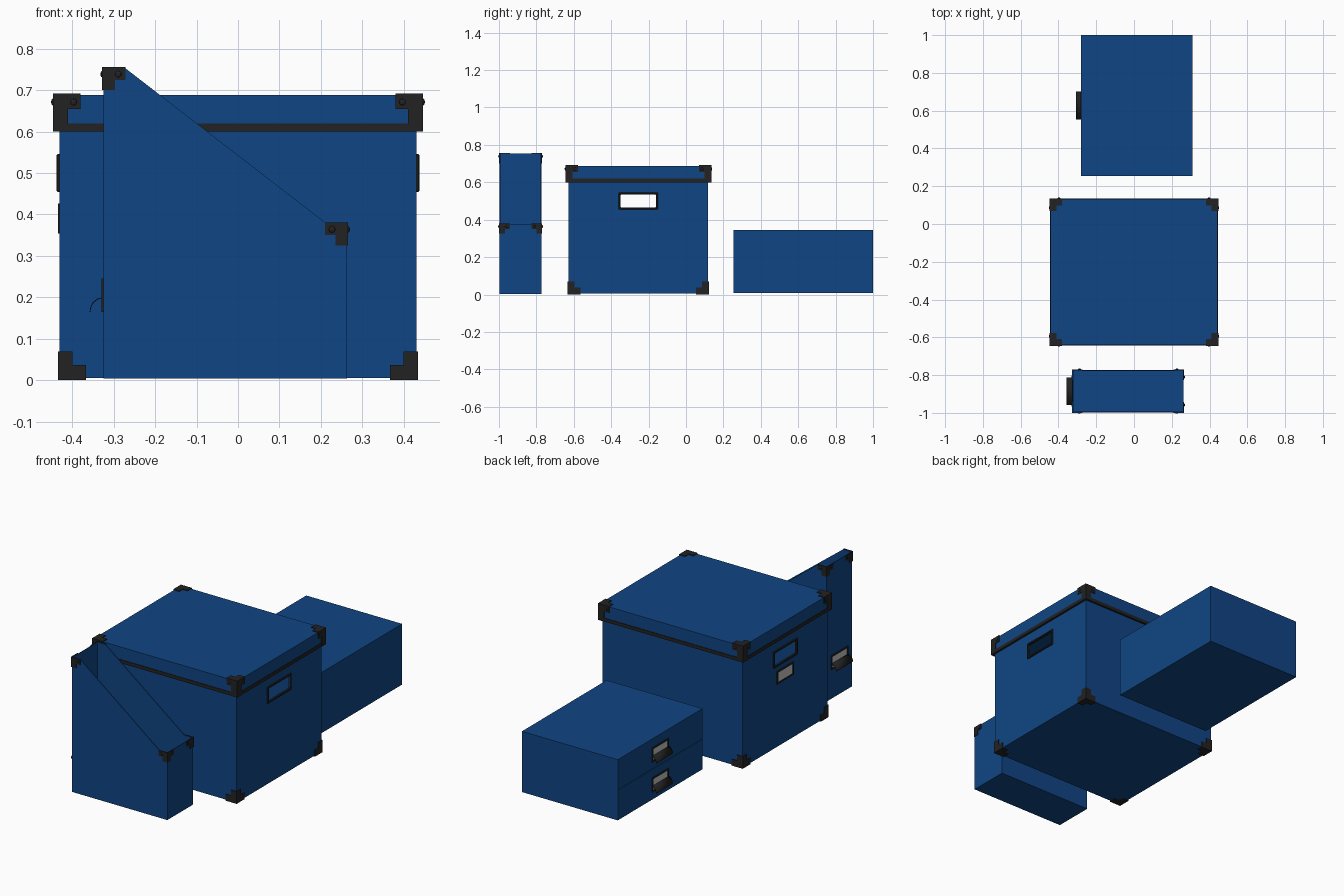
import bpy, bmesh, math
from mathutils import Vector, Matrix

cube = bpy.data.objects.get("Cube")
if cube:
    bpy.data.objects.remove(cube, do_unlink=True)


def material(name, rgb):
    m = bpy.data.materials.new(name)
    m.use_nodes = True
    m.diffuse_color = (*rgb, 1)
    m.node_tree.nodes["Principled BSDF"].inputs["Base Color"].default_value = (*rgb, 1)
    return m


BLUE = material("blue board", (0.005, 0.06, 0.23))
BLACK = material("black metal", (0.016, 0.016, 0.016))
GREY = material("label card", (0.55, 0.55, 0.55))


def finish(bm, name, mat):
    bmesh.ops.recalc_face_normals(bm, faces=bm.faces)
    mesh = bpy.data.meshes.new(name)
    bm.to_mesh(mesh)
    bm.free()
    mesh.materials.append(mat)
    ob = bpy.data.objects.new(name, mesh)
    bpy.context.collection.objects.link(ob)
    return ob


def box(bm, a, b):
    a, b = Vector(a), Vector(b)
    size = Vector([abs(q - p) for p, q in zip(a, b)])
    bmesh.ops.create_cube(bm, size=1, matrix=Matrix.Translation((a + b) / 2) @ Matrix.Diagonal((*size, 1)))


def ring(bm, axis, d0, d1, outer, inner):
    """Rectangular frame; rectangles are (u0, u1, v0, v1) across the axis."""
    def loop(r, d):
        out = []
        for u, v in ((r[0], r[2]), (r[1], r[2]), (r[1], r[3]), (r[0], r[3])):
            co = [u, v]
            co.insert(axis, d)
            out.append(bm.verts.new(co))
        return out
    loops = [loop(outer, d0), loop(outer, d1), loop(inner, d1), loop(inner, d0)]
    for k in range(4):
        p, q = loops[k], loops[(k + 1) % 4]
        for i in range(4):
            j = (i + 1) % 4
            bm.faces.new((p[i], p[j], q[j], q[i]))


def grow(r, d):
    return (r[0] - d, r[1] + d, r[2] - d, r[3] + d)


def bracket(bm, corner, sign, arms, width, t, axes, rivets=False):
    """L plates around a corner; sign points inward along each axis."""
    def at(*offset):
        return [c + s * o for c, s, o in zip(corner, sign, offset)]
    for k in axes:
        i, j = [n for n in range(3) if n != k]
        for long, short in ((i, j), (j, i)):
            lo, hi = [-t] * 3, [0] * 3
            hi[long], hi[short] = arms[long], width
            box(bm, at(*lo), at(*hi))
        if rivets and k < 2:
            pos = [0, 0, width / 2]
            pos[k], pos[1 - k] = -t, arms[1 - k] - 0.017
            scale = [1, 1, 1]
            scale[k] = 0.5
            bmesh.ops.create_uvsphere(bm, u_segments=12, v_segments=8, radius=0.008,
                                      matrix=Matrix.Translation(at(*pos)) @ Matrix.Diagonal((*scale, 1)))


def label_holder(name, x, y, z, height, pull=0):
    """Framed card on a wall facing -x, with an optional curved pull."""
    r = (y - 0.073, y + 0.073, z - height / 2, z + height / 2)
    bm = bmesh.new()
    ring(bm, 0, x, x - 0.004, r, grow(r, -0.009))
    finish(bm, name + "_frame", BLACK)
    bm = bmesh.new()
    box(bm, (x, r[0] + 0.008, r[2] + 0.008), (x - 0.002, r[1] - 0.008, r[3] - 0.008))
    finish(bm, name + "_card", GREY)
    if pull:
        bm = bmesh.new()
        rows = []
        for n in range(11):
            a = n / 10 * math.pi / 2
            px, pz = x - pull * math.sin(a), r[2] + 0.035 * math.cos(a)
            rows.append([bm.verts.new((px, yy, pz)) for yy in r[:2]])
        for p, q in zip(rows, rows[1:]):
            bm.faces.new((p[0], p[1], q[1], q[0]))
        for f in bm.faces:
            f.smooth = True
        ob = finish(bm, name + "_pull", BLACK)
        ob.modifiers.new("thickness", "SOLIDIFY").thickness = 0.002


# Storage box body: hollow, with a hand hole in each side wall
X, Y0, Y1, Z0, Z1, WALL = 0.431, -0.629, 0.118, 0.005, 0.67, 0.006
YC = (Y0 + Y1) / 2
hole = (YC - 0.094, YC + 0.094, 0.465, 0.535)
bm = bmesh.new()
box(bm, (-X, Y0, Z0), (X, Y1, Z0 + WALL))
for y, s in ((Y0, 1), (Y1, -1)):
    box(bm, (-X, y, Z0), (X, y + s * WALL, Z1))
for s in (-1, 1):
    ring(bm, 0, s * X, s * (X - WALL), (Y0, Y1, Z0, Z1), hole)
finish(bm, "box_body", BLUE)

for side, s in (("right", -1), ("left", 1)):
    bm = bmesh.new()
    ring(bm, 0, s * (X - WALL - 0.002), s * (X + 0.007), grow(hole, 0.011), hole)
    ob = finish(bm, side + "_hand_hole_frame", BLACK)
    ob.modifiers.new("bevel", "BEVEL").width = 0.003
label_holder("box_label", -X, YC, 0.39, 0.072)

# Lid: top board with a skirt and dark rim
LX, LY0, LY1, LZ0, LZ1 = 0.443, -0.641, 0.132, 0.602, 0.688
skirt = (-LX, LX, LY0, LY1)
bm = bmesh.new()
box(bm, (-LX, LY0, LZ1 - WALL), (LX, LY1, LZ1))
ring(bm, 2, LZ0, LZ1 - WALL, skirt, grow(skirt, -WALL))
finish(bm, "lid", BLUE)
bm = bmesh.new()
ring(bm, 2, 0.6, 0.619, grow(skirt, 0.003), grow(skirt, -WALL - 0.002))
finish(bm, "lid_rim", BLACK)

# Corner brackets of the lid and of the body's base
lid_bm, base_bm = bmesh.new(), bmesh.new()
for sx in (-1, 1):
    for y, ly, sy in ((Y0, LY0, 1), (Y1, LY1, -1)):
        bracket(lid_bm, (sx * LX, ly, LZ1), (-sx, sy, -1), (0.063, 0.063, 0.088), 0.033, 0.004,
                (0, 1, 2), rivets=True)
        bracket(base_bm, (sx * X, y, Z0), (-sx, sy, 1), (0.064, 0.064, 0.064), 0.032, 0.004, (0, 1, 2))
finish(lid_bm, "lid_corner_brackets", BLACK)
finish(base_bm, "base_corner_brackets", BLACK)

# Magazine file: open sloped shell
MX0, MX1, MY0, MY1, MZ, HIGH, LOW = -0.325, 0.263, -0.997, -0.772, 0.004, 0.753, 0.378
profile = [(MX0, MZ), (MX1, MZ), (MX1, LOW), (0.214, LOW), (-0.272, HIGH), (MX0, HIGH)]
bm = bmesh.new()
front = [bm.verts.new((x, MY0, z)) for x, z in profile]
back = [bm.verts.new((x, MY1, z)) for x, z in profile]
bm.faces.new(front)
bm.faces.new(back[::-1])
for i in (0, 1, 5):
    j = (i + 1) % 6
    bm.faces.new((front[j], front[i], back[i], back[j]))
mag = finish(bm, "magazine_file", BLUE)
shell = mag.modifiers.new("wall", "SOLIDIFY")
shell.thickness, shell.offset = 0.005, -1

bm = bmesh.new()
for x, z, sx in ((MX0, HIGH, 1), (MX1, LOW, -1)):
    for y, sy in ((MY0, 1), (MY1, -1)):
        bracket(bm, (x, y, z), (sx, sy, -1), (0.053, 0.055, 0.053), 0.028, 0.003, (0, 1), rivets=True)
finish(bm, "magazine_corner_brackets", BLACK)
label_holder("magazine_label", MX0, (MY0 + MY1) / 2, 0.205, 0.08, pull=0.033)

# Drawer unit: sleeve open at one end with two drawers
DX0, DX1, DY0, DY1, DZ0, DZ1, T = -0.28, 0.31, 0.255, 1.0, 0.008, 0.346, 0.004
opening = (DY0, DY1, DZ0, DZ1)
bm = bmesh.new()
ring(bm, 0, DX0, DX1, opening, grow(opening, -T))
box(bm, (DX1 - T, DY0 + T, DZ0 + T), (DX1, DY1 - T, DZ1 - T))
finish(bm, "drawer_sleeve", BLUE)
mid = (DZ0 + DZ1) / 2
for name, z0, z1, zl in (("lower", DZ0 + T, mid - 0.0015, 0.09), ("upper", mid + 0.0015, DZ1 - T, 0.257)):
    bm = bmesh.new()
    box(bm, (DX0, DY0 + T, z0), (DX1 - 0.01, DY1 - T, z1))
    finish(bm, name + "_drawer", BLUE)
    label_holder(name + "_drawer_label", DX0, (DY0 + DY1) / 2, zl, 0.08, pull=0.028)
